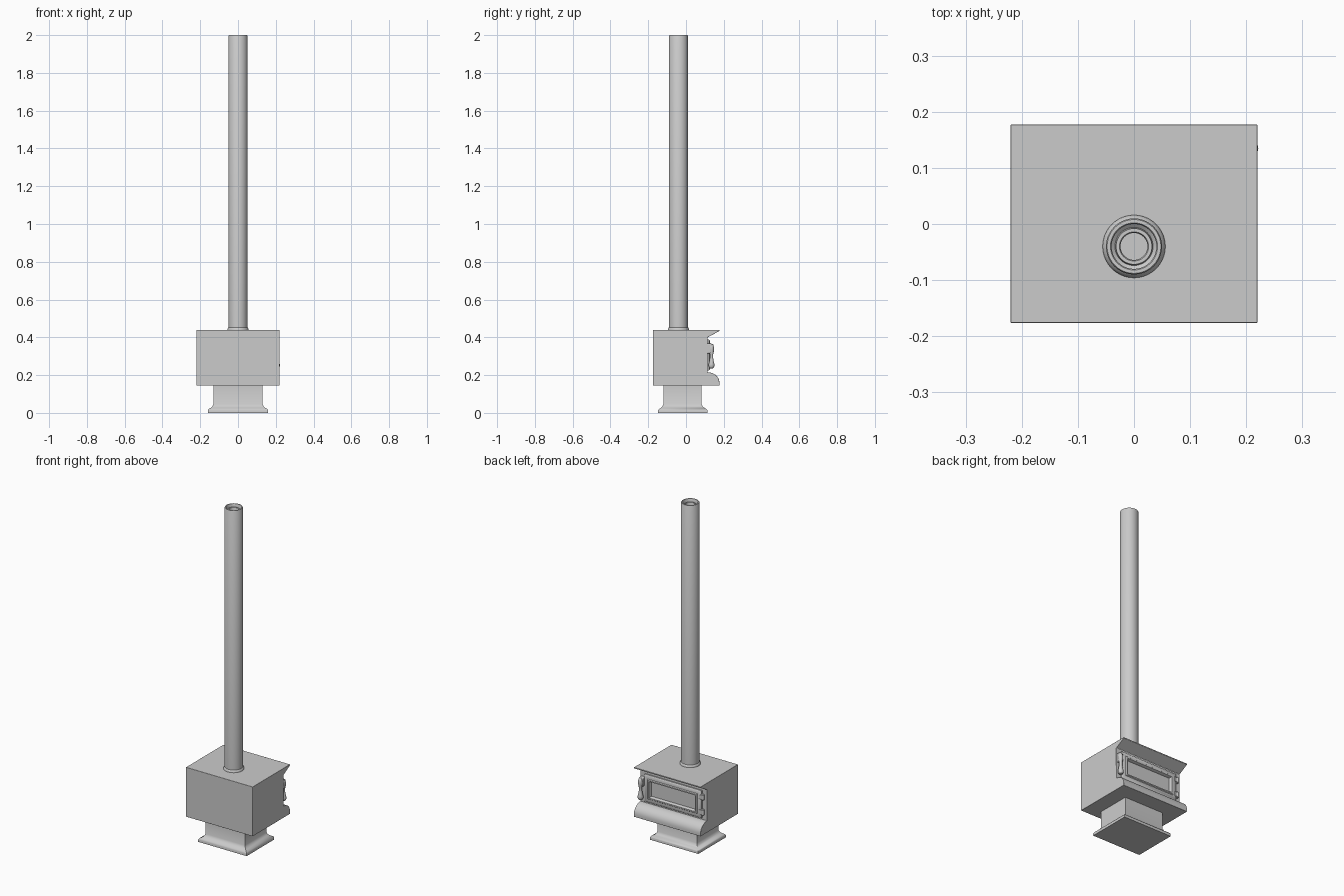
import bpy, bmesh, math
from mathutils import Vector

if "Cube" in bpy.data.objects:
    bpy.data.objects.remove(bpy.data.objects["Cube"])


def finish(name, bm, bevel=0.0, segments=2):
    bmesh.ops.recalc_face_normals(bm, faces=bm.faces)
    me = bpy.data.meshes.new(name)
    bm.to_mesh(me)
    bm.free()
    ob = bpy.data.objects.new(name, me)
    bpy.context.collection.objects.link(ob)
    if bevel:
        m = ob.modifiers.new("Bevel", "BEVEL")
        m.width, m.segments, m.limit_method = bevel, segments, "ANGLE"
        m.angle_limit = math.radians(50)
    bpy.ops.object.select_all(action="DESELECT")
    ob.select_set(True)
    bpy.context.view_layer.objects.active = ob
    bpy.ops.object.shade_smooth_by_angle(angle=math.radians(40))
    return ob


def extrude_x(name, profile, half_width, bevel):
    """Side profile of (y, z) points extruded across x."""
    bm = bmesh.new()
    face = bm.faces.new([bm.verts.new((-half_width, y, z)) for y, z in profile])
    new = bmesh.ops.extrude_face_region(bm, geom=[face])["geom"]
    bmesh.ops.translate(bm, vec=(2 * half_width, 0, 0),
                        verts=[v for v in new if isinstance(v, bmesh.types.BMVert)])
    return finish(name, bm, bevel)


def loft(name, rings, closed=False, bevel=0.0):
    """Skin a list of equal-length point loops; caps the ends unless closed."""
    bm = bmesh.new()
    loops = [[bm.verts.new(p) for p in ring] for ring in rings]
    n = len(loops[0])
    pairs = list(zip(loops, loops[1:]))
    if closed:
        pairs.append((loops[-1], loops[0]))
    for a, b in pairs:
        for i in range(n):
            j = (i + 1) % n
            bm.faces.new((a[i], a[j], b[j], b[i]))
    if not closed:
        bm.faces.new(loops[0])
        bm.faces.new(loops[-1])
    return finish(name, bm, bevel)


def lathe(name, centre, profile, sides):
    """Revolve (radius, z) points about a vertical axis."""
    cx, cy = centre
    return loft(name, [[(cx + r * math.cos(i * math.tau / sides),
                         cy + r * math.sin(i * math.tau / sides), z)
                        for i in range(sides)] for r, z in profile])


def rect(hx, y0, y1, z):
    return [(-hx, y0, z), (hx, y0, z), (hx, y1, z), (-hx, y1, z)]


def door_loop(hx, z0, z1, y):
    return [(-hx, y, z0), (hx, y, z0), (hx, y, z1), (-hx, y, z1)]


def box(name, lo, hi, bevel):
    bm = bmesh.new()
    bmesh.ops.create_cube(bm, size=1)
    lo, hi = Vector(lo), Vector(hi)
    for v in bm.verts:
        v.co = (lo + hi) / 2 + v.co * (hi - lo)
    return finish(name, bm, bevel)


# Flared pedestal
steps = [(0.03, 0.0), (0.03, 0.014), (0.026, 0.02), (0.015, 0.026),
         (0.006, 0.034), (0.0, 0.046), (0.0, 0.147)]
loft("pedestal", [rect(0.13 + f, -0.12 - f * 0.9, 0.083 + f, z) for f, z in steps])

# Firebox with rounded ash shelf below and coved top ledge
bulge = [(0.115 + 0.062 * math.cos(a), 0.16 + 0.055 * math.sin(a))
         for a in [math.radians(d) for d in range(0, 91, 10)]]
cove = [(0.177 - 0.062 * math.cos(a), 0.398 + 0.034 * (1 - math.cos(a)) + 0.002)
        for a in [math.radians(d) for d in range(0, 91, 10)]]
body = [(-0.176, 0.145), (0.177, 0.145)] + bulge + cove + [(0.177, 0.44), (-0.176, 0.44)]
extrude_x("firebox", body, 0.22, 0.005)

# Flue collar and stepped hollow flue pipe
FLUE = (0.0, -0.04)
lathe("flue_collar", FLUE, [(0.056, 0.435), (0.056, 0.443), (0.053, 0.45), (0.049, 0.454)], 40)
lathe("flue_pipe", FLUE, [(0.05, 0.43), (0.05, 1.996), (0.048, 2.0), (0.042, 2.0),
                          (0.04, 1.997), (0.04, 1.975), (0.034, 1.97), (0.032, 1.985),
                          (0.026, 1.985), (0.024, 1.98), (0.024, 1.9)], 40)

# Door: moulded frame around a recessed pane
loft("door_frame", [door_loop(0.188, 0.225, 0.388, 0.11), door_loop(0.188, 0.225, 0.388, 0.122),
                    door_loop(0.182, 0.231, 0.382, 0.127), door_loop(0.164, 0.247, 0.366, 0.127),
                    door_loop(0.160, 0.251, 0.362, 0.132), door_loop(0.152, 0.258, 0.355, 0.132),
                    door_loop(0.145, 0.265, 0.348, 0.118), door_loop(0.145, 0.265, 0.348, 0.11)],
     closed=True)
box("door_pane", (-0.15, 0.108, 0.26), (0.15, 0.118, 0.353), 0)

# Door handle: latch block and turned hanging grip
box("handle_latch", (0.19, 0.11, 0.315), (0.216, 0.137, 0.368), 0.005)
lathe("handle_grip", (0.206, 0.135),
      [(0.004, 0.235), (0.011, 0.238), (0.0155, 0.247), (0.0155, 0.258), (0.012, 0.272),
       (0.009, 0.29), (0.009, 0.31), (0.013, 0.328), (0.0135, 0.345), (0.010, 0.36),
       (0.004, 0.366)], 20)

# Hinge barrels on the opposite side
for label, z in (("lower", 0.245), ("upper", 0.335)):
    lathe(label + "_hinge", (-0.196, 0.122),
          [(0.006, z), (0.009, z + 0.003), (0.009, z + 0.032), (0.006, z + 0.035)], 16)
    box(label + "_hinge_leaf", (-0.196, 0.11, z + 0.004), (-0.175, 0.129, z + 0.031), 0.002)
